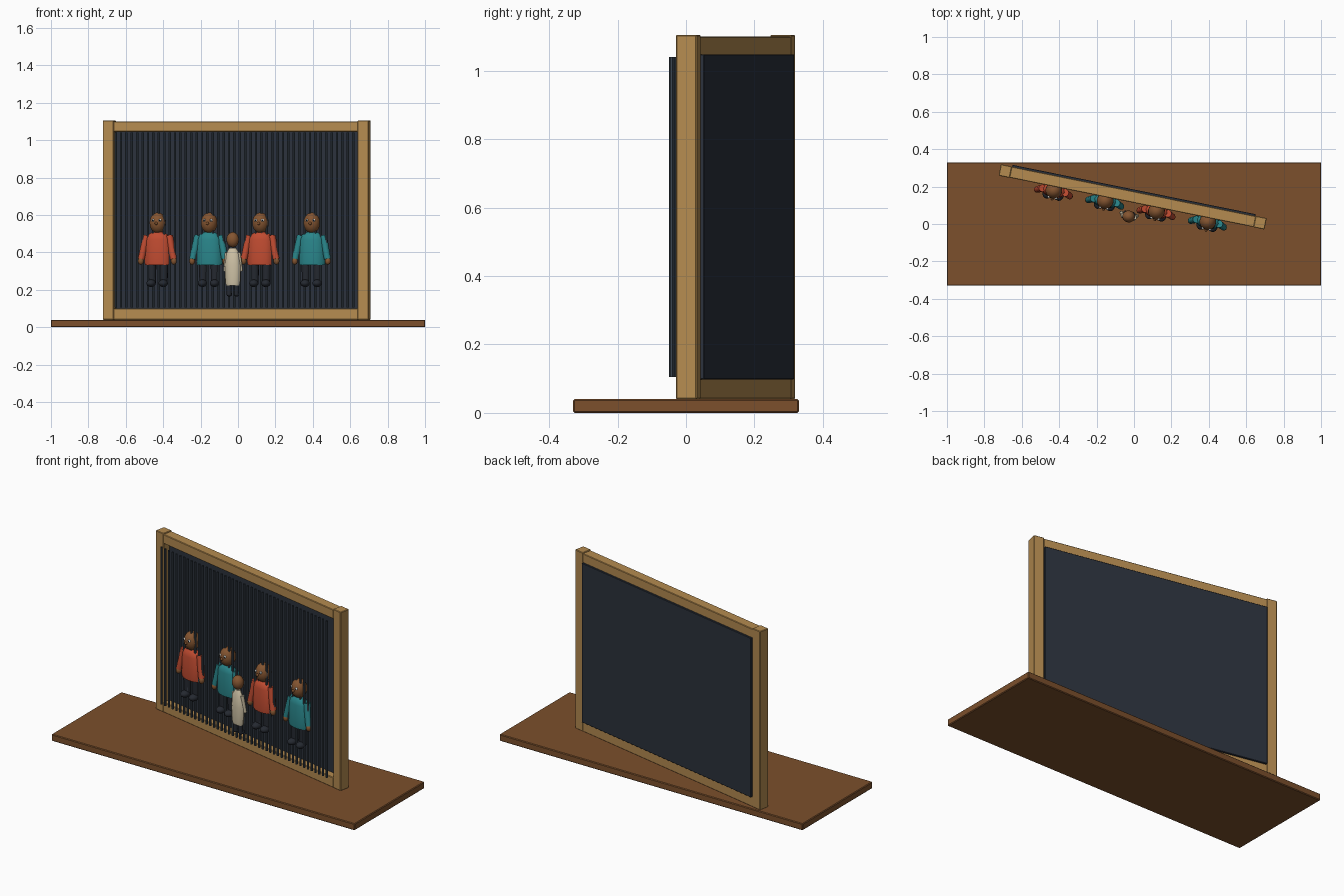
import bpy, bmesh, math
from mathutils import Matrix, Vector

cube = bpy.data.objects.get("Cube")
if cube:
    bpy.data.objects.remove(cube, do_unlink=True)


def material(name, rgb):
    m = bpy.data.materials.new(name)
    m.use_nodes = True
    m.diffuse_color = (*rgb, 1)
    bsdf = next(n for n in m.node_tree.nodes if n.type == 'BSDF_PRINCIPLED')
    bsdf.inputs["Base Color"].default_value = (*rgb, 1)
    return m


BASE = material("dark wood", (0.2, 0.08, 0.025))
FRAME = material("light wood", (0.46, 0.26, 0.08))
PANEL = material("night blue", (0.024, 0.031, 0.045))
BAR = material("slate", (0.05, 0.068, 0.09))
RED = material("brick red", (0.52, 0.07, 0.03))
TEAL = material("teal", (0.022, 0.23, 0.25))
CREAM = material("cream", (0.62, 0.54, 0.38))
SKIN = material("brown skin", (0.23, 0.09, 0.03))
DARK = material("charcoal", (0.018, 0.022, 0.03))
WHITE = material("white", (0.85, 0.85, 0.82))

# The screen and all figures stand at a slant on the base
SLANT = Matrix.Translation((-0.007, 0.145, 0)) @ Matrix.Rotation(-0.2, 4, 'Z')


def finish(name, bm, mat, matrix=SLANT, smooth=True):
    bmesh.ops.recalc_face_normals(bm, faces=bm.faces)
    bm.transform(matrix)
    me = bpy.data.meshes.new(name)
    bm.to_mesh(me)
    bm.free()
    me.materials.append(mat)
    ob = bpy.data.objects.new(name, me)
    bpy.context.collection.objects.link(ob)
    if smooth:
        bpy.ops.object.select_all(action='DESELECT')
        ob.select_set(True)
        bpy.context.view_layer.objects.active = ob
        bpy.ops.object.shade_smooth_by_angle(angle=math.radians(40))
    return ob


def box(name, lo, hi, mat, matrix=SLANT, bevel=0.003):
    lo, hi = Vector(lo), Vector(hi)
    bm = bmesh.new()
    bmesh.ops.create_cube(bm, size=1, matrix=Matrix.Translation((lo + hi) / 2)
                          @ Matrix.Diagonal((*(hi - lo), 1)))
    bmesh.ops.bevel(bm, geom=bm.edges[:], offset=bevel, segments=1, affect='EDGES')
    return finish(name, bm, mat, matrix, smooth=False)


def ball(name, at, radii, mat, matrix):
    bm = bmesh.new()
    bmesh.ops.create_uvsphere(bm, u_segments=16, v_segments=10, radius=1,
                              matrix=Matrix.Translation(at) @ Matrix.Diagonal((*radii, 1)))
    return finish(name, bm, mat, matrix)


def limb(name, a, b, r1, r2, mat, matrix):
    a, b = Vector(a), Vector(b)
    bm = bmesh.new()
    turn = (b - a).to_track_quat('Z', 'Y').to_matrix().to_4x4()
    bmesh.ops.create_cone(bm, cap_ends=True, segments=10, radius1=r1, radius2=r2,
                          depth=(b - a).length,
                          matrix=Matrix.Translation((a + b) / 2) @ turn)
    return finish(name, bm, mat, matrix)


def garment(name, profile, depth, mat, matrix, sides=12):
    """Elliptical rings from (height, half width) pairs."""
    bm = bmesh.new()
    rings = []
    for z, w in profile:
        rings.append([bm.verts.new((w * math.cos(t), w * depth * math.sin(t), z))
                      for t in (math.tau * i / sides for i in range(sides))])
    for low, high in zip(rings, rings[1:]):
        for i in range(sides):
            j = (i + 1) % sides
            bm.faces.new((low[i], low[j], high[j], high[i]))
    bm.faces.new(rings[0])
    bm.faces.new(rings[-1])
    return finish(name, bm, mat, matrix)


# Base board
box("base_board", (-1, -0.33, 0), (1, 0.33, 0.04), BASE, Matrix.Identity(4), 0.004)

# Picture frame
for side, s in (("left", 1), ("right", -1)):
    x = sorted((s * 0.665, s * 0.725))
    box(side + "_post", (x[0], -0.031, 0.04), (x[1], 0.031, 1.105), FRAME)
for part, z1, z2 in (("bottom_rail", 0.04, 0.1), ("top_rail", 1.045, 1.1)):
    box(part, (-0.667, -0.03, z1), (0.667, 0.03, z2), FRAME)

# Backing panel
box("back_panel", (-0.663, 0.012, 0.098), (0.663, 0.04, 1.048), PANEL, bevel=0.002)

# Row of slender open tubes in front of the panel
bm = bmesh.new()
COUNT = 45
for i in range(COUNT):
    x = -0.648 + 1.296 * i / (COUNT - 1)
    bmesh.ops.create_cone(bm, cap_ends=False, segments=8, radius1=0.0065, radius2=0.0065,
                          depth=0.935, matrix=Matrix.Translation((x, -0.061, 0.5725)))
finish("vertical_bars", bm, BAR)


# Adult figures, facing forward
def adult(label, x, shirt):
    m = SLANT @ Matrix.Translation((x, -0.05, 0))
    garment(label + "_shirt", [(0.333, 0.07), (0.35, 0.073), (0.47, 0.067),
                               (0.495, 0.055), (0.508, 0.03)], 0.52, shirt, m)
    ball(label + "_head", (0, 0, 0.558), (0.045, 0.045, 0.056), SKIN, m)
    ball(label + "_nose", (0, -0.046, 0.555), (0.008, 0.008, 0.008), SKIN, m)
    for side, s in (("left", 1), ("right", -1)):
        n = f"{label}_{side}_"
        ball(n + "eye", (s * 0.019, -0.039, 0.572), (0.008, 0.006, 0.008), WHITE, m)
        ball(n + "pupil", (s * 0.019, -0.044, 0.572), (0.004, 0.003, 0.004), DARK, m)
        limb(n + "sleeve", (s * 0.062, 0, 0.49), (s * 0.088, -0.012, 0.365),
             0.02, 0.018, shirt, m)
        ball(n + "hand", (s * 0.09, -0.014, 0.354), (0.016, 0.016, 0.02), SKIN, m)
        limb(n + "leg", (s * 0.032, 0, 0.235), (s * 0.032, 0, 0.345), 0.021, 0.024, DARK, m)
        ball(n + "shoe", (s * 0.033, -0.018, 0.235), (0.025, 0.032, 0.02), DARK, m)


for label, x, shirt in (("first_adult", -0.42, RED), ("second_adult", -0.14, TEAL),
                        ("third_adult", 0.14, RED), ("fourth_adult", 0.42, TEAL)):
    adult(label, x, shirt)

# Child in front, facing the screen
m = SLANT @ Matrix.Translation((0, -0.107, 0))
garment("child_robe", [(0.222, 0.036), (0.24, 0.041), (0.33, 0.043),
                       (0.395, 0.036), (0.425, 0.018)], 0.6, CREAM, m)
ball("child_head", (0, 0, 0.468), (0.034, 0.032, 0.041), SKIN, m)
for side, s in (("left", 1), ("right", -1)):
    n = f"child_{side}_"
    limb(n + "sleeve", (s * 0.032, 0, 0.4), (s * 0.043, 0.012, 0.3), 0.011, 0.01, CREAM, m)
    limb(n + "leg", (s * 0.02, 0, 0.175), (s * 0.02, 0, 0.23), 0.013, 0.014, DARK, m)
    ball(n + "shoe", (s * 0.02, 0.008, 0.176), (0.015, 0.021, 0.012), DARK, m)
